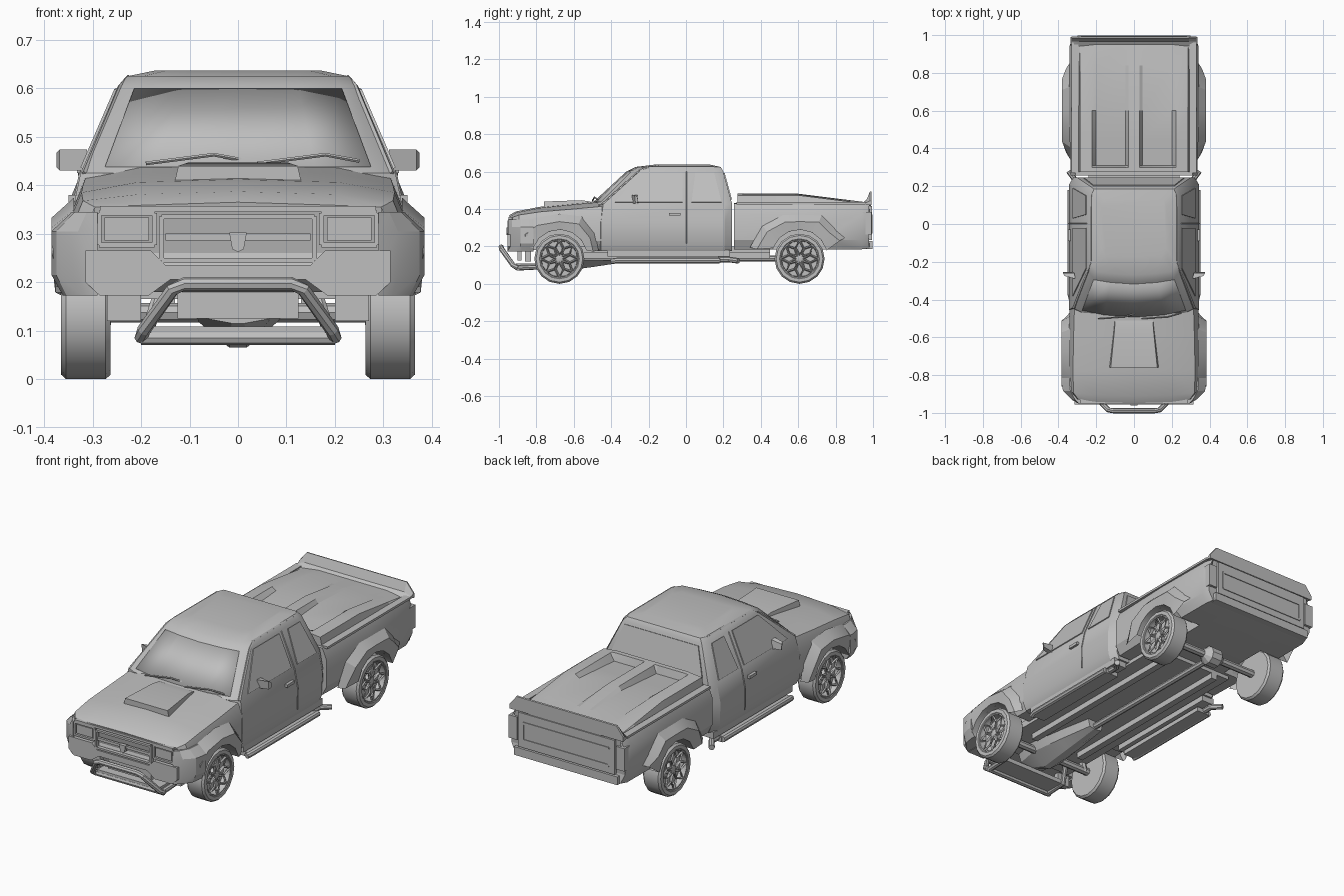
import bpy, bmesh, math
from mathutils import Vector

default = bpy.data.objects.get("Cube")
if default:
    bpy.data.objects.remove(default)

grey = bpy.data.materials.new("plain_grey")
grey.use_nodes = True
grey.diffuse_color = (.52, .52, .52, 1)
grey.node_tree.nodes["Principled BSDF"].inputs["Base Color"].default_value = grey.diffuse_color
parts = []


def make(name, verts, faces):
    mesh = bpy.data.meshes.new(name)
    mesh.from_pydata([tuple(v) for v in verts], [], faces)
    bm = bmesh.new()
    bm.from_mesh(mesh)
    bmesh.ops.remove_doubles(bm, verts=bm.verts, dist=.0001)
    bmesh.ops.recalc_face_normals(bm, faces=bm.faces)
    bm.to_mesh(mesh)
    bm.free()
    mesh.materials.append(grey)
    obj = bpy.data.objects.new(name, mesh)
    bpy.context.collection.objects.link(obj)
    parts.append(obj)
    return obj


def loft(name, rings, caps=True, closed=True):
    n = len(rings[0])
    faces = [(r * n + i, r * n + (i + 1) % n, (r + 1) * n + (i + 1) % n, (r + 1) * n + i)
             for r in range(len(rings) - 1) for i in range(n if closed else n - 1)]
    if caps:
        faces += [tuple(range(n)), tuple(range((len(rings) - 1) * n, len(rings) * n))]
    return make(name, [v for ring in rings for v in ring], faces)


def box(name, x, y, z):
    return loft(name, [[(x[0], y[0], h), (x[1], y[0], h), (x[1], y[1], h), (x[0], y[1], h)] for h in z])


def prism_y(name, outline, y):
    return loft(name, [[(x, a, z) for x, z in outline] for a in y])


def mirrored(half):
    return half + [(-x, z) for x, z in reversed(half) if x > 0]


def plate(name, points, thickness=.008):
    pts = [Vector(p) for p in points]
    normal = (pts[1] - pts[0]).cross(pts[2] - pts[0]).normalized() * thickness / 2
    return loft(name, [[p - normal for p in pts], [p + normal for p in pts]])


def tube(name, path, radius, sides=8):
    pts = [Vector(p) for p in path]
    rings = []
    for i, p in enumerate(pts):
        d = (pts[min(i + 1, len(pts) - 1)] - pts[max(i - 1, 0)]).normalized()
        u = d.cross(Vector((0, 0, 1)) if abs(d.z) < .9 else Vector((0, 1, 0))).normalized()
        v = d.cross(u)
        rings.append([p + radius * (u * math.cos(a) + v * math.sin(a))
                      for a in (math.tau * k / sides for k in range(sides))])
    return loft(name, rings)


def turn(name, profile, yc, zc, sides, caps=True):
    return loft(name, [[(x, yc + r * math.cos(math.tau * k / sides), zc + r * math.sin(math.tau * k / sides))
                        for k in range(sides)] for x, r in profile], caps)


def flip(obj):
    other = obj.copy()
    other.data = obj.data.copy()
    other.name = obj.name + "_right"
    other.data.transform(((-1, 0, 0, 0), (0, 1, 0, 0), (0, 0, 1, 0), (0, 0, 0, 1)))
    other.data.flip_normals()
    bpy.context.collection.objects.link(other)
    parts.append(other)


def section(y, bottom, w, shoulder, top, bow=0):
    half = [(0, bottom), (w * .5, bottom), (w - .025, bottom), (w, bottom + .05), (w, shoulder - .06),
            (w - .025, shoulder), (w * .6, top - .006), (0, top)]
    return [(x, y + bow * abs(x / w) ** 3, z) for x, z in mirrored(half)]


# Nose with hood, and cargo bed
nose = loft("front_body", [section(*s) for s in (
    (-.948, .21, .32, .355, .365, .025), (-.91, .18, .345, .368, .387, .02), (-.78, .18, .348, .385, .412),
    (-.6, .18, .345, .4, .43), (-.44, .18, .34, .415, .445))])
bed = loft("cargo_bed", [section(*s) for s in (
    (.257, .185, .335, .43, .432), (.6, .185, .345, .435, .437),
    (.94, .185, .342, .432, .434), (.992, .19, .33, .425, .43, -.015))])

# Wheel wells
WHEELS = {"front": -.677, "rear": .607}
for body, end in ((nose, "front"), (bed, "rear")):
    for side in (-1, 1):
        cutter = turn("wheel_well_cutter", [(side * .2, .15), (side * .5, .15)], WHEELS[end], .14, 24)
        parts.remove(cutter)
        cutter.hide_render = True
        cutter.hide_viewport = True
        cut = body.modifiers.new("wheel_well", "BOOLEAN")
        cut.operation, cut.object, cut.solver = "DIFFERENCE", cutter, "EXACT"


# Cab built up from plan outlines, bowed at the windscreen
def plan(z, w, front, corner, back, curl):
    half = [(0, front), (w * .5, front + (corner - front) * .25), (w * .86, corner - .012),
            (w, corner + curl), (w, back - .04), (w * .93, back)]
    return [(x, y, z) for x, y in half] + [(-x, y, z) for x, y in reversed(half) if x > 0]


BELT = (.425, .325, -.505, -.455, .247, .012)
HEADER = (.605, .247, -.31, -.275, .198, .03)
loft("cab", [plan(*p) for p in (
    (.175, .325, -.46, -.46, .245, .005), (.21, .342, -.46, -.46, .247, .005),
    (.33, .345, -.46, -.46, .247, .005), BELT, HEADER,
    (.625, .228, -.27, -.24, .185, .03), (.637, .17, -.17, -.16, .13, .03))])


def glass_x(z):
    return .325 - (z - .425) * .433


def side_panel(name, outline):
    flip(plate(name, [(glass_x(z) + .001, y, z) for y, z in outline]))


# Glass and door seams
side_panel("door_window", [(-.38, .435), (-.02, .435), (-.02, .597), (-.235, .597)])
side_panel("quarter_window", [(.03, .435), (.19, .435), (.15, .595), (.05, .595)])
rows = []
for t in (.08, .97):
    ring = plan(*[a + (b - a) * t for a, b in zip(BELT, HEADER)])
    rows.append([(x, y - .004, z) for x, y, z in ring[-2:] + ring[:3]])
windscreen = loft("windscreen", rows, caps=False, closed=False)
windscreen.modifiers.new("thickness", "SOLIDIFY").thickness = .006
plate("rear_window", [(-.265, .242, .45), (.265, .242, .45), (.215, .203, .592), (-.215, .203, .592)])
flip(tube("door_seam", [(.343, .003, .215), (.345, .003, .33), (.325, .003, .425), (glass_x(.6), .003, .6)], .003, 4))
flip(tube("screen_pillar", [(.318, -.448, .425), (.243, -.25, .605), (.228, -.2, .622), (.226, .15, .623)], .005, 4))
flip(box("door_handle", (.335, .35), (-.09, -.03), (.365, .38)))
for x in (-.19, .04):
    tube("wiper", [(x, -.5, .445), (x + .14, -.49, .463), (x + .21, -.47, .45)], .004, 5)

# Door mirrors
flip(loft("mirror", [[(.312, y, z), (.368, y + .015, z), (.375, y + .03, z + (.008 if z < .45 else -.008)),
                      (.315, y + .03, z)] for y, z in ((-.285, .43), (-.29, .474))]))
flip(box("mirror_arm", (.295, .325), (-.28, -.255), (.405, .435)))

# Hood scoop
loft("hood_scoop", [[(-w, y, .39), (w, y, .39), (w - .012, y, z), (.012 - w, y, z)]
                    for y, w, z in ((-.76, .135, .44), (-.56, .115, .447), (-.51, .112, .44))])


# Grille, lamps and bumper
def frame(name, x, z, y, bar=.01, depth=.02):
    for zz in z:
        box(name, (x[0], x[1]), (y - depth / 2, y + depth / 2), (zz - bar / 2, zz + bar / 2))
    for xx in x:
        box(name, (xx - bar / 2, xx + bar / 2), (y - depth / 2, y + depth / 2), z)


frame("grille_frame", (-.158, .158), (.245, .335), -.945)
box("grille_bar", (-.15, .15), (-.953, -.94), (.286, .3))
prism_y("grille_centre_block", mirrored([(0, .262), (.012, .268), (.018, .302), (0, .302)]), (-.96, -.94))
for side in (-1, 1):
    inner, outer = sorted((side * .172, side * .287))
    frame("headlamp_frame", (inner, outer), (.277, .343), -.934, depth=.03)
    box("headlamp", (inner + .012, outer - .012), (-.945, -.915), (.286, .333))
box("hood_lip", (-.285, .285), (-.95, -.92), (.345, .357))
prism_y("front_bumper", mirrored([(0, .205), (.14, .205), (.185, .172), (.285, .172), (.315, .2),
                                  (.315, .265), (.18, .265), (.15, .235), (0, .235)]), (-.955, -.89))
corner = [(.29, -.953), (.33, -.93), (.375, -.885), (.385, -.84), (.385, -.815), (.29, -.815)]
flip(loft("bumper_corner", [[(.29 + (x - .29) * s, y, z) for x, y in corner]
                            for s, z in ((.75, .172), (1, .215), (1, .305), (.55, .345))]))
box("radiator_panel", (-.125, .125), (-.9, -.88), (.125, .21))
flip(box("front_bracket", (.2, .27), (-.86, -.83), (.12, .18)))

# Bull bar and skid plate
half_bar = [(.2, -.9, .085), (.195, -.925, .1), (.135, -.985, .185), (.11, -.988, .197)]
tube("bull_bar", half_bar + [(-x, y, z) for x, y, z in reversed(half_bar)], .014)
tube("lower_bar", [(-.2, -.9, .085), (.2, -.9, .085)], .015)
flip(tube("bull_bar_stay", [(.19, -.9, .085), (.19, -.78, .09), (.16, -.72, .18)], .014))
box("skid_plate", (-.18, .18), (-.91, -.78), (.085, .108))


# Fender flares: body edge, crest, arch lip, inner lip
def flare(name, yc, outline, crest):
    n = len(outline) - 1
    angles = [math.radians(160 - 145 * i / n) for i in range(n + 1)]

    def arc(r, x):
        return [(x, yc + r * math.cos(a), .14 + r * math.sin(a)) for a in angles]
    middle = [(crest - (.02 if i in (0, n) else 0), yc + dy * .86, .14 + (z - .14) * .82)
              for i, (dy, z) in enumerate(outline)]
    rows = [[(.338, yc + dy, z) for dy, z in outline], middle, arc(.15, crest - .008), arc(.15, .25)]
    flip(loft(name, rows, caps=False, closed=False))


flare("front_flare", WHEELS["front"], [(-.21, .2), (-.21, .29), (-.14, .35), (0, .375),
                                       (.12, .36), (.19, .27), (.21, .18)], .385)
flare("rear_flare", WHEELS["rear"], [(-.265, .195), (-.2, .31), (-.09, .372), (0, .375),
                                     (.12, .372), (.19, .3), (.25, .25)], .38)


# Bed cover with two tapering channels
def cover_z(x, y):
    crown = .482 if y <= .6 else .482 - .045 * (y - .6) / .36
    edge = max(0, abs(x) - .2) * .1
    sunk = .04 * max(0, .84 - y) / .53 if .044 < abs(x) < .201 and y > .305 else 0
    return crown - edge - sunk


columns = [0, .03, .045, .2, .222, .285]
columns = [-x for x in reversed(columns[1:])] + columns
loft("bed_cover", [[(-.295, y, .425)] + [(x, y, cover_z(x, y)) for x in columns] + [(.295, y, .425)]
                   for y in (.275, .3, .31, .45, .6, .84, .96)])
flip(box("bed_rail", (.295, .332), (.27, .96), (.425, .437)))

# Tail: spoiler with dropped ends, tailgate, lamps, rear bumper
loft("tail_spoiler", [[(x, .94, .43), (x, .965, .43 + rise * .3), (x, .984, .43 + rise),
                       (x, .992, .428 + rise), (x, .992, .42)]
                      for x, rise in ((-.33, .015), (-.29, .065), (.29, .065), (.33, .015))])
box("tailgate", (-.28, .28), (.97, .994), (.235, .415))
frame("tailgate_pressing", (-.25, .25), (.275, .365), .994, .012, .008)
flip(box("tail_lamp", (.288, .336), (.945, .991), (.265, .385)))
box("rear_bumper", (-.3, .3), (.95, .998), (.187, .23))

# Side steps with outlet pipes
flip(box("side_step", (.262, .335), (-.39, .185), (.112, .135)))
flip(tube("step_tube", [(.33, -.4, .12), (.338, -.37, .125), (.338, .18, .125)], .015))
flip(box("sill", (.25, .325), (-.42, .235), (.145, .18)))
flip(tube("outlet_pipe", [(.31, .17, .13), (.31, .23, .13), (.345, .28, .123)], .015))

# Underside
box("floor", (-.24, .24), (-.8, .45), (.165, .2))
flip(box("chassis_rail", (.13, .165), (-.6, .45), (.135, .17)))
tube("drive_shaft", [(0, -.4, .14), (0, .607, .135)], .016)
loft("gearbox", [[(-w, y, .18), (w, y, .18), (w * .75, y, .125), (w * .15, y, z), (-w * .15, y, z),
                  (-w * .75, y, .125)]
                 for y, w, z in ((-.8, .09, .115), (-.68, .12, .065), (-.5, .09, .09), (-.3, .05, .12))])
for end, y in WHEELS.items():
    tube(end + "_axle", [(-.28, y, .137), (.28, y, .137)], .02)
turn("differential", [(-.06, .02), (-.03, .05), (.03, .05), (.06, .02)], .607, .137, 10)
flip(tube("front_strut", [(.24, -.677, .13), (.2, -.66, .22)], .02))

# Wheels
for end, y in WHEELS.items():
    zc = .134
    flip(turn(end + "_tyre", [(.263, .1), (.263, .125), (.273, .134), (.355, .134), (.365, .125),
                              (.365, .107), (.36, .101), (.325, .096)], y, zc, 16))
    flip(turn(end + "_hub", [(.32, .03), (.35, .025), (.354, .014)], y, zc, 12))
    flip(turn(end + "_rim", [(.35, .097), (.362, .097), (.362, .108), (.35, .108)], y, zc, 24, False))
    for k in range(8):
        a = math.tau * k / 8
        for lean in (-.36, .36):
            flip(tube(end + "_spoke", [(.348, y + .018 * math.cos(a), zc + .018 * math.sin(a)),
                                       (.352, y + .06 * math.cos(a + lean), zc + .06 * math.sin(a + lean)),
                                       (.355, y + .1 * math.cos(a), zc + .1 * math.sin(a))], .006, 4))

# Soft shading with crisp edges
bpy.ops.object.select_all(action="DESELECT")
for obj in parts:
    obj.select_set(True)
bpy.context.view_layer.objects.active = parts[0]
bpy.ops.object.shade_smooth_by_angle(angle=math.radians(25))
